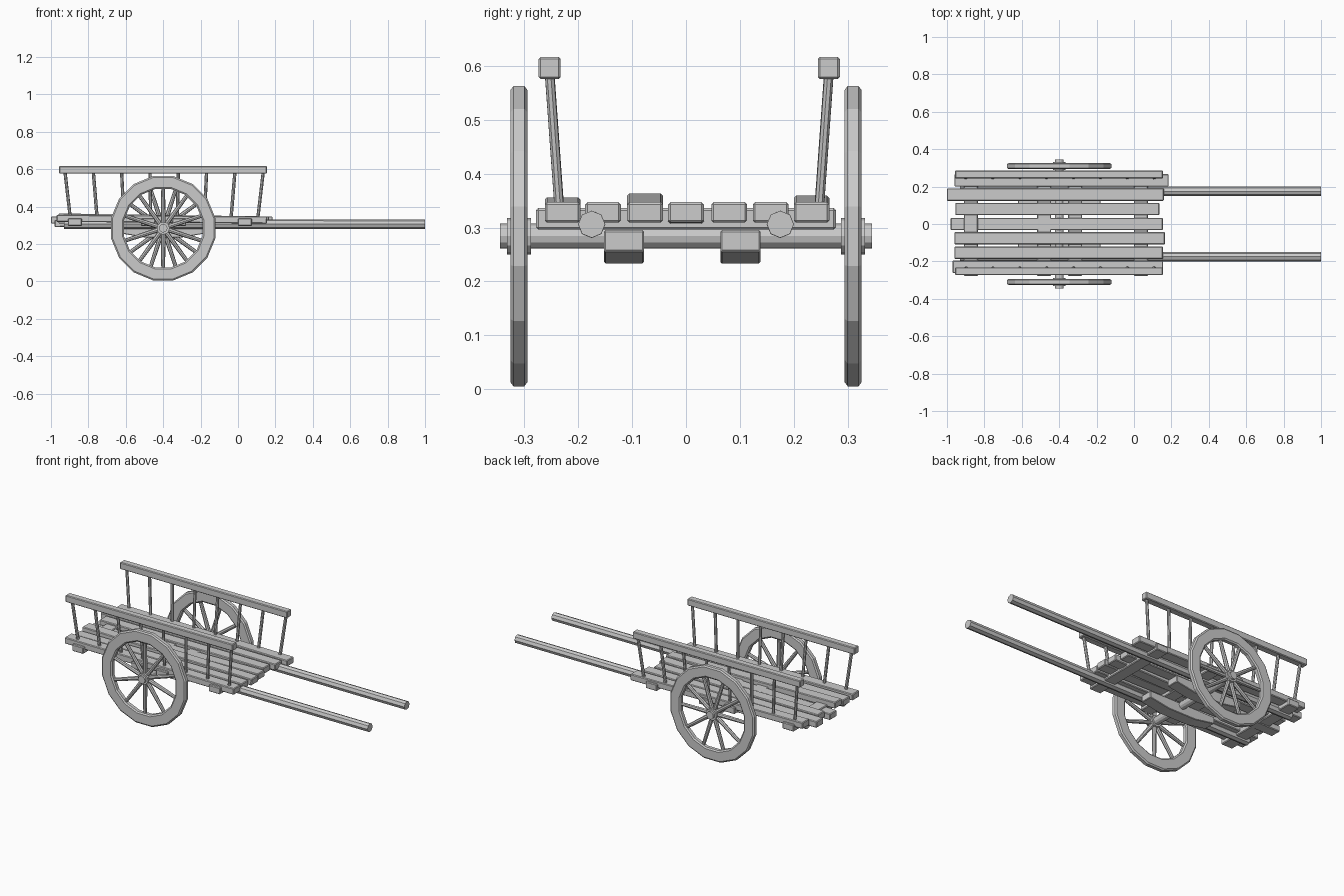
import bpy, bmesh, math
from mathutils import Vector, Matrix

if "Cube" in bpy.data.objects:
    bpy.data.objects.remove(bpy.data.objects["Cube"])


def finish(bm, name, bevel=0.0, smooth=False):
    bmesh.ops.recalc_face_normals(bm, faces=bm.faces)
    me = bpy.data.meshes.new(name)
    bm.to_mesh(me)
    bm.free()
    ob = bpy.data.objects.new(name, me)
    bpy.context.collection.objects.link(ob)
    if bevel:
        m = ob.modifiers.new("edge_bevel", "BEVEL")
        m.width = bevel
        m.segments = 1
    return ob


def beam(name, a, b, wy, wz, bevel=0.004):
    """Box swept between two end-centres; width wy, height wz."""
    a, b = Vector(a), Vector(b)
    d = b - a
    bm = bmesh.new()
    rot = d.to_track_quat('X', 'Z').to_matrix().to_4x4()
    mat = Matrix.Translation((a + b) / 2) @ rot @ Matrix.Diagonal((d.length, wy, wz, 1))
    bmesh.ops.create_cube(bm, size=1, matrix=mat)
    return finish(bm, name, bevel)


def rod(name, a, b, r1, r2, sides=8):
    """Tapered polygonal rod between two points."""
    a, b = Vector(a), Vector(b)
    d = b - a
    bm = bmesh.new()
    rot = d.to_track_quat('Z', 'Y').to_matrix().to_4x4()
    bmesh.ops.create_cone(bm, cap_ends=True, segments=sides, radius1=r1, radius2=r2,
                          depth=d.length, matrix=Matrix.Translation((a + b) / 2) @ rot)
    return finish(bm, name)


def lathe_ring(name, centre, profile, sides):
    """Closed (radius, y) profile spun round the y axis."""
    bm = bmesh.new()
    rings = []
    for i in range(sides):
        t = 2 * math.pi * (i + 0.5) / sides
        rings.append([bm.verts.new((centre[0] + r * math.cos(t), centre[1] + y,
                                    centre[2] + r * math.sin(t))) for r, y in profile])
    n = len(profile)
    for i in range(sides):
        p, q = rings[i], rings[(i + 1) % sides]
        for k in range(n):
            bm.faces.new((p[k], q[k], q[(k + 1) % n], p[(k + 1) % n]))
    return finish(bm, name)


AX, AZ = -0.4, 0.284

# bed planks: y centre, back x, front x, rise at back
planks = [(-0.229, -0.97, 0.155, 0.009), (-0.154, -0.96, 0.155, 0),
          (-0.076, -0.96, 0.165, 0.016), (0.0, -0.98, 0.155, -0.019),
          (0.08, -0.955, 0.135, 0), (0.157, -1.0, 0.16, 0), (0.233, -0.96, 0.185, 0.012)]
for i, (y, x0, x1, rise) in enumerate(planks):
    beam(f"bed_plank_{i + 1}", (x0, y, 0.328 + rise), (x1, y, 0.328), 0.066, 0.038)

# cross beams under the bed
for i, x in enumerate((-0.872, -0.48, -0.315, 0.037)):
    beam(f"cross_beam_{i + 1}", (x, -0.278, 0.316), (x, 0.278, 0.316), 0.075, 0.04)

# axle
rod("axle", (AX, -0.345, AZ), (AX, 0.345, AZ), 0.023, 0.023, 12)

for s, side in ((-1, "right"), (1, "left")):
    # pulling shaft
    y = s * 0.175
    rod(f"{side}_shaft", (-0.93, y, 0.306), (1.0, y, 0.306), 0.026, 0.025)

    # bowed axle bracket
    yb = -0.115 if s < 0 else 0.101
    prof = [(-0.22, 0.295), (0.22, 0.295), (0.22, 0.255), (0.09, 0.233),
            (-0.09, 0.233), (-0.22, 0.255)]
    bm = bmesh.new()
    face = bm.faces.new([bm.verts.new((AX + x, yb - 0.037, z)) for x, z in prof])
    ext = bmesh.ops.extrude_face_region(bm, geom=[face])
    bmesh.ops.translate(bm, vec=(0, 0.074, 0),
                        verts=[v for v in ext['geom'] if isinstance(v, bmesh.types.BMVert)])
    finish(bm, f"{side}_axle_bracket", 0.003)

    # side rail and leaning spindles
    yr = -0.253 if s < 0 else 0.265
    beam(f"{side}_rail", (-0.957, yr, 0.596), (0.155, yr, 0.596), 0.041, 0.041)
    for i in range(8):
        xt = -0.925 + i * 1.06 / 7
        xb = AX + (xt - AX) * 0.945
        rod(f"{side}_spindle_{i + 1}", (xb, yr - s * 0.018, 0.335), (xt, yr, 0.585), 0.009, 0.009)

    # wheel: rim, hub and spokes
    c = (AX, s * 0.31, AZ)
    lathe_ring(f"{side}_wheel_rim", c, [(0.284, -0.01), (0.284, 0.01), (0.276, 0.016), (0.222, 0.016),
                                        (0.214, 0.01), (0.214, -0.01), (0.222, -0.016), (0.276, -0.016)], 16)
    rod(f"{side}_wheel_hub", (AX, c[1] - 0.022, AZ), (AX, c[1] + 0.022, AZ), 0.034, 0.034, 12)
    for i in range(10):
        t = 2 * math.pi * (i + (0.25 if s < 0 else 0.75)) / 10 + math.radians(9)
        d = Vector((math.cos(t), 0, math.sin(t)))
        rod(f"{side}_spoke_{i + 1}", Vector(c) + d * 0.02, Vector(c) + d * 0.225, 0.013, 0.01)
